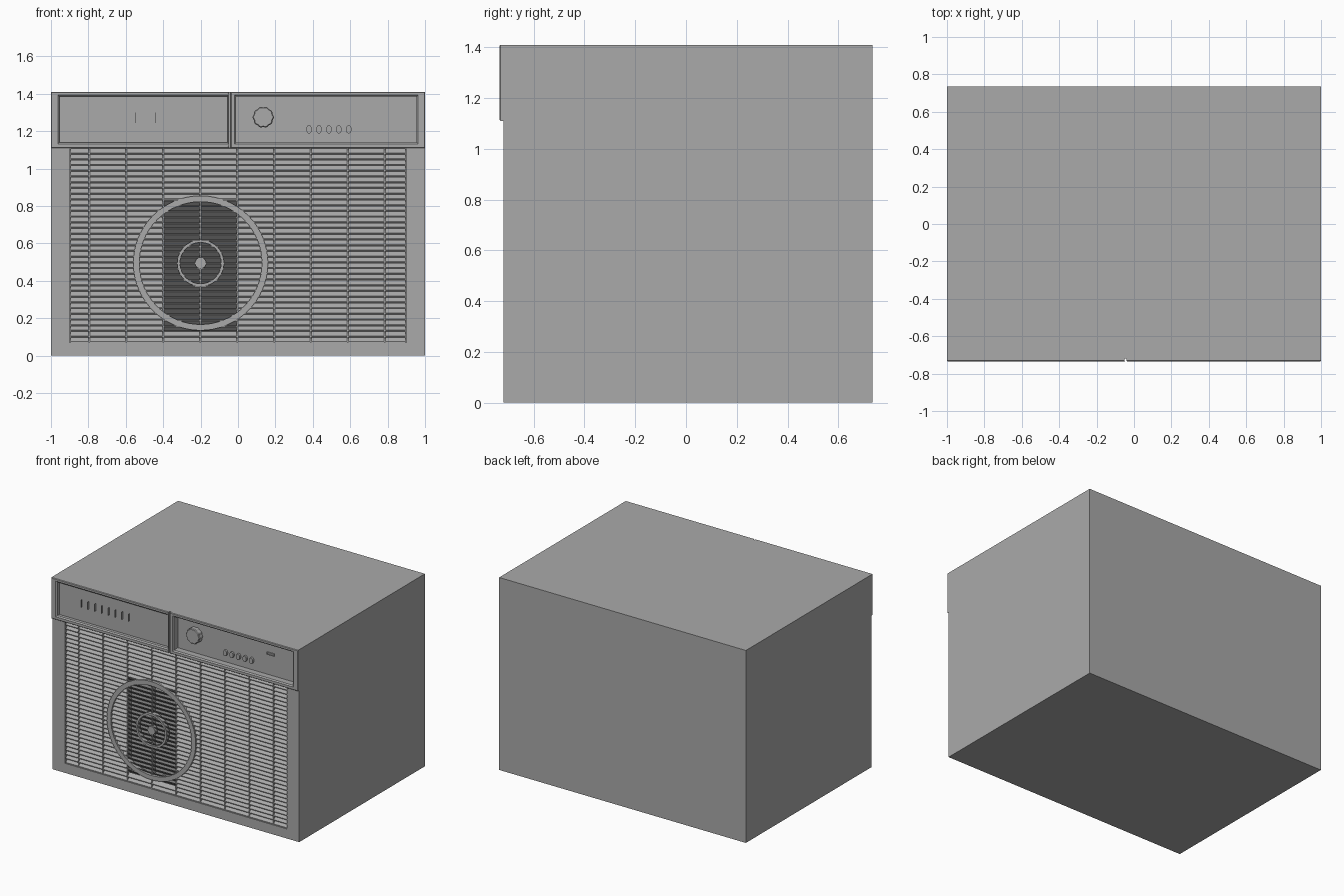
import bpy, bmesh
from math import cos, sin, tau

cube = bpy.data.objects.get("Cube")
if cube:
    bpy.data.objects.remove(cube)

grey = bpy.data.materials.new("casing grey")
grey.use_nodes = True
GREY = (0.4, 0.4, 0.4, 1)
grey.diffuse_color = GREY
grey.node_tree.nodes["Principled BSDF"].inputs["Base Color"].default_value = GREY


def rect(x0, x1, z0, z1, y, inset=0):
    """Rectangular loop facing the front at depth y."""
    x0, x1, z0, z1 = x0 + inset, x1 - inset, z0 + inset, z1 - inset
    return [(x0, y, z0), (x1, y, z0), (x1, y, z1), (x0, y, z1)]


def oval(cx, cz, rx, rz, y, n=48, lobes=0, wave=0):
    """Oval loop, optionally scalloped."""
    pts = []
    for i in range(n):
        a = tau * i / n
        k = 1 + wave * cos(lobes * a)
        pts.append((cx + rx * k * cos(a), y, cz + rz * k * sin(a)))
    return pts


def loft(bm, loops, start=True, end=True):
    """Bridge successive loops and cap the ends."""
    rows = [[bm.verts.new(p) for p in loop] for loop in loops]
    n = len(rows[0])
    for a, b in zip(rows, rows[1:]):
        for i in range(n):
            j = (i + 1) % n
            bm.faces.new((a[i], a[j], b[j], b[i]))
    if start:
        bm.faces.new(rows[0][::-1])
    if end:
        bm.faces.new(rows[-1])


def box(bm, x0, x1, y0, y1, z0, z1):
    loft(bm, [rect(x0, x1, z0, z1, y1), rect(x0, x1, z0, z1, y0)])


def finish(name, bm, smooth=False):
    mesh = bpy.data.meshes.new(name)
    bm.to_mesh(mesh)
    bm.free()
    mesh.materials.append(grey)
    obj = bpy.data.objects.new(name, mesh)
    bpy.context.collection.objects.link(obj)
    if smooth:
        bpy.context.view_layer.objects.active = obj
        bpy.ops.object.select_all(action='DESELECT')
        obj.select_set(True)
        bpy.ops.object.shade_smooth_by_angle(angle=0.6)
    return obj


FRONT, LIP, DEEP, TOP, SPLIT = -0.72, -0.735, -0.67, 1.41, 1.11
# Outer rectangle, opening rectangle and floor depth of the two upper panels
PANELS = {
    "left_hand_panel": ((-1, -0.05, SPLIT, TOP), (-0.955, -0.055, 1.14, 1.385), -0.705),
    "control_panel": ((-0.04, 1, SPLIT, TOP), (-0.01, 0.955, 1.14, 1.385), -0.682),
}

# Cabinet with pockets for the grille and panels
bm = bmesh.new()
box(bm, -1, 1, FRONT, 0.735, 0, TOP)
cabinet = finish("cabinet", bm)
pockets = [(-0.9, 0.9, 0.07, SPLIT)]
pockets += [(a - .004, b + .004, c - .004, d + .004) for _, (a, b, c, d), _ in PANELS.values()]
for i, (x0, x1, z0, z1) in enumerate(pockets):
    bm = bmesh.new()
    box(bm, x0, x1, -0.8, DEEP, z0, z1)
    cutter = finish(f"pocket_cutter_{i}", bm)
    cutter.hide_render = True
    cutter.hide_viewport = True
    cutter.display_type = 'WIRE'
    mod = cabinet.modifiers.new("pocket", 'BOOLEAN')
    mod.operation = 'DIFFERENCE'
    mod.solver = 'EXACT'
    mod.object = cutter

# Upper panels: chamfered rim, stepped inner edge, recessed floor
for name, (outer, inner, floor) in PANELS.items():
    bm = bmesh.new()
    loft(bm, [rect(*outer, FRONT), rect(*outer, LIP + .004),
              rect(*outer, LIP, .004), rect(*inner, LIP, -.008),
              rect(*inner, LIP + .008), rect(*inner, floor)], start=False)
    finish(name, bm)

# Thin upright fins on the left panel
bm = bmesh.new()
for i in range(8):
    x = -0.77 + i * 0.055
    box(bm, x, x + .001, -0.72, -0.70, 1.245, 1.30)
finish("panel_fins", bm)

# Louvre slats in ten columns, tilted the other way inside the round vent
CX, CZ = -0.2, 0.495
bars = [-0.795 + 0.1975 * i for i in range(9)]
edges = [-0.9] + bars + [0.9]
ROWS = 34
pitch = (SPLIT - 0.07) / ROWS
bm = bmesh.new()
for x0, x1 in zip(edges, edges[1:]):
    central = abs((x0 + x1) / 2 - CX) < 0.15
    for r in range(ROWS):
        z = 0.07 + r * pitch
        up = pitch * 0.75
        flip = central and abs(z + pitch / 2 - CZ) < 0.35
        za, zb = (z + up, z) if flip else (z, z + up)
        loft(bm, [rect(x0 + .004, x1 - .004, zb, zb + .005, -0.69),
                  rect(x0 + .004, x1 - .004, za, za + .005, -0.714)])
finish("louvre_slats", bm)

# Upright grille bars
bm = bmesh.new()
for x in bars:
    box(bm, x - .004, x + .004, -0.708, DEEP, 0.07, SPLIT)
finish("grille_bars", bm)

# Concentric vent rings and hub
for name, ro, ri in (("outer_vent_ring", .36, .328), ("inner_vent_ring", .125, .11)):
    bm = bmesh.new()
    loft(bm, [oval(CX, CZ, r, r, y, 64) for r, y in
              ((ro, -0.685), (ro, -0.719), (ri, -0.719), (ri, -0.685))], False, False)
    finish(name, bm, True)
bm = bmesh.new()
loft(bm, [oval(CX, CZ, .03, .03, y, 24) for y in (-0.685, -0.719)])
finish("vent_hub", bm, True)

# Scalloped dial
bm = bmesh.new()
loft(bm, [oval(0.135, 1.275, r, r, y, 64, 10, .04) for r, y in
          ((.055, -0.68), (.055, -0.715), (.05, -0.72))])
finish("dial", bm, True)

# Oval push buttons
bm = bmesh.new()
for i in range(5):
    loft(bm, [oval(0.38 + i * 0.053, 1.21, .015, .022, y, 24) for y in (-0.68, -0.697)])
finish("push_buttons", bm, True)

# Indicator with a sunken window
bm = bmesh.new()
lamp = (0.715, 0.775, 1.287, 1.305)
loft(bm, [rect(*lamp, -0.68), rect(*lamp, -0.69), rect(*lamp, -0.69, .004),
          rect(*lamp, -0.685, .004)])
finish("indicator", bm)
